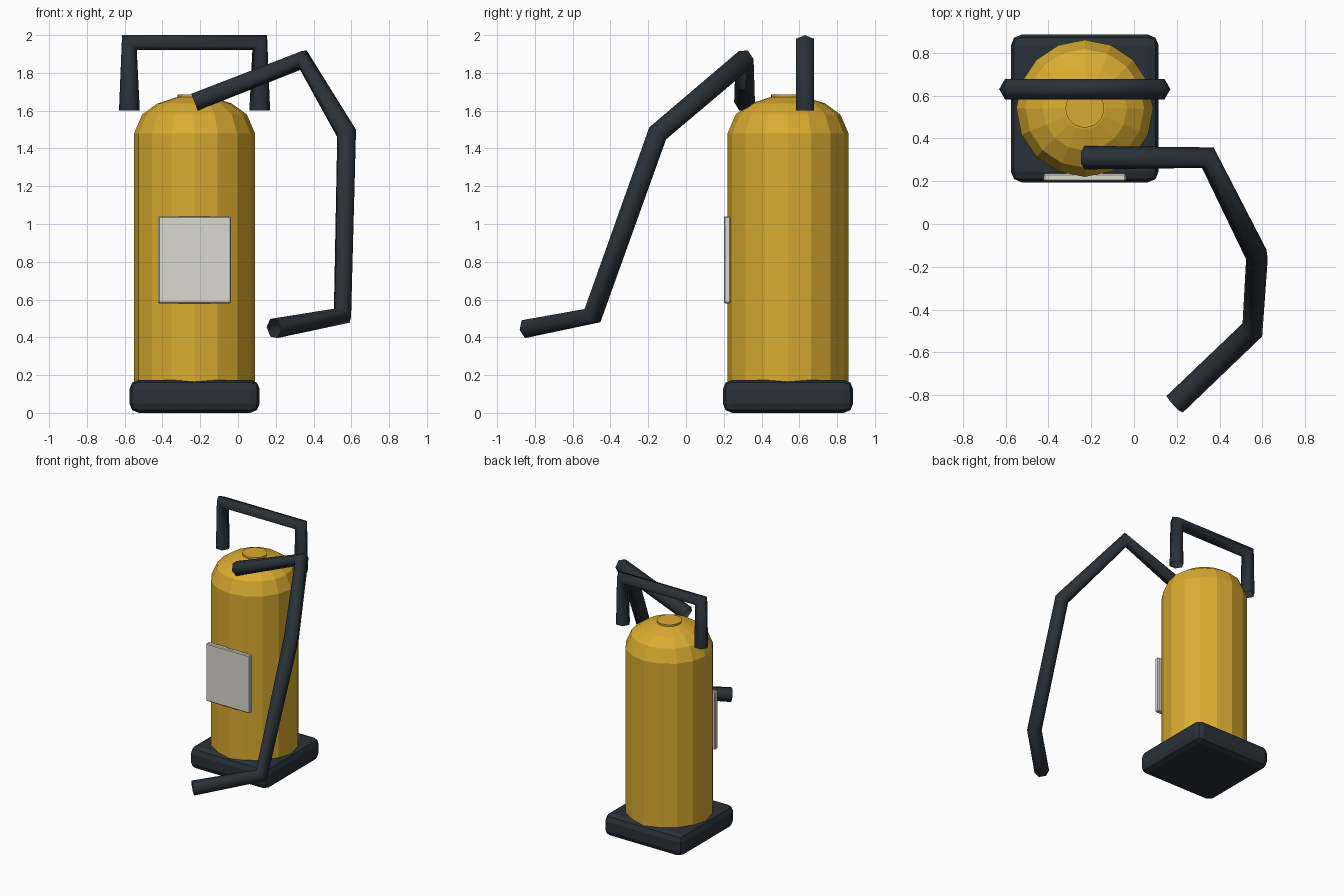
import bpy, bmesh, math
from mathutils import Vector

default = bpy.data.objects.get("Cube")
if default:
    bpy.data.objects.remove(default, do_unlink=True)


def material(name, rgb):
    mat = bpy.data.materials.new(name)
    mat.use_nodes = True
    colour = (*rgb, 1)
    mat.diffuse_color = colour
    mat.node_tree.nodes["Principled BSDF"].inputs["Base Color"].default_value = colour
    return mat


YELLOW = material("tank yellow", (0.70, 0.41, 0.03))
DARK = material("dark rubber", (0.022, 0.031, 0.039))
PAPER = material("label grey", (0.70, 0.70, 0.62))

AXIS = Vector((-0.23, 0.54, 0))


def add_object(name, data, mat, location=(0, 0, 0)):
    obj = bpy.data.objects.new(name, data)
    obj.location = location
    data.materials.append(mat)
    bpy.context.collection.objects.link(obj)
    return obj


def mesh_from(name, bm, mat, location):
    mesh = bpy.data.meshes.new(name)
    bm.to_mesh(mesh)
    bm.free()
    return add_object(name, mesh, mat, location)


def lathe(name, profile, sides, mat):
    """Closed flat-faced solid turned around the tank axis."""
    bm = bmesh.new()
    rings = []
    for r, z in profile:
        rings.append([bm.verts.new((r * math.cos(a), r * math.sin(a), z))
                      for a in (math.tau * i / sides for i in range(sides))])
    for low, high in zip(rings, rings[1:]):
        for i in range(sides):
            j = (i + 1) % sides
            bm.faces.new((low[i], low[j], high[j], high[i]))
    bm.faces.new(rings[0][::-1])
    bm.faces.new(rings[-1])
    return mesh_from(name, bm, mat, AXIS)


def box(name, size, centre, bevel, segments, mat):
    bm = bmesh.new()
    bmesh.ops.create_cube(bm, size=1)
    bmesh.ops.scale(bm, vec=size, verts=bm.verts)
    obj = mesh_from(name, bm, mat, centre)
    mod = obj.modifiers.new("rounded edges", 'BEVEL')
    mod.width = bevel
    mod.segments = segments
    return obj


def tube(name, points, radius, mat):
    """Six-sided tube along straight runs."""
    curve = bpy.data.curves.new(name, 'CURVE')
    curve.dimensions = '3D'
    curve.bevel_depth = radius
    curve.bevel_resolution = 1
    spline = curve.splines.new('POLY')
    spline.points.add(len(points) - 1)
    for point, co in zip(spline.points, points):
        point.co = (*co, 1)
    return add_object(name, curve, mat)


# Tank with a domed shoulder
R, SHOULDER, RISE = 0.32, 1.48, 0.20
dome = [(R * math.cos(a), SHOULDER + RISE * math.sin(a))
        for a in (math.radians(d) for d in (0, 30, 52, 72, 85))]
lathe("tank", [(R, 0.1)] + dome, 16, YELLOW)
lathe("top_cap", [(0.09, 1.6), (0.09, 1.685)], 24, YELLOW)

# Foot and label plate
box("base", (0.69, 0.69, 0.175), AXIS + Vector((0, 0, 0.0875)), 0.05, 2, DARK)
box("label", (0.385, 0.035, 0.46), (-0.23, 0.2175, 0.81), 0.006, 1, PAPER)

# Carrying handle
tube("handle", [(-0.575, 0.63, 1.6), (-0.575, 0.63, 1.961),
                (0.115, 0.63, 1.961), (0.115, 0.63, 1.6)], 0.055, DARK)

# Hose swinging out to the side and front
tube("hose", [(-0.23, 0.31, 1.645), (0.345, 0.31, 1.87), (0.575, -0.15, 1.48),
              (0.553, -0.495, 0.515), (0.19, -0.842, 0.447)], 0.055, DARK)
